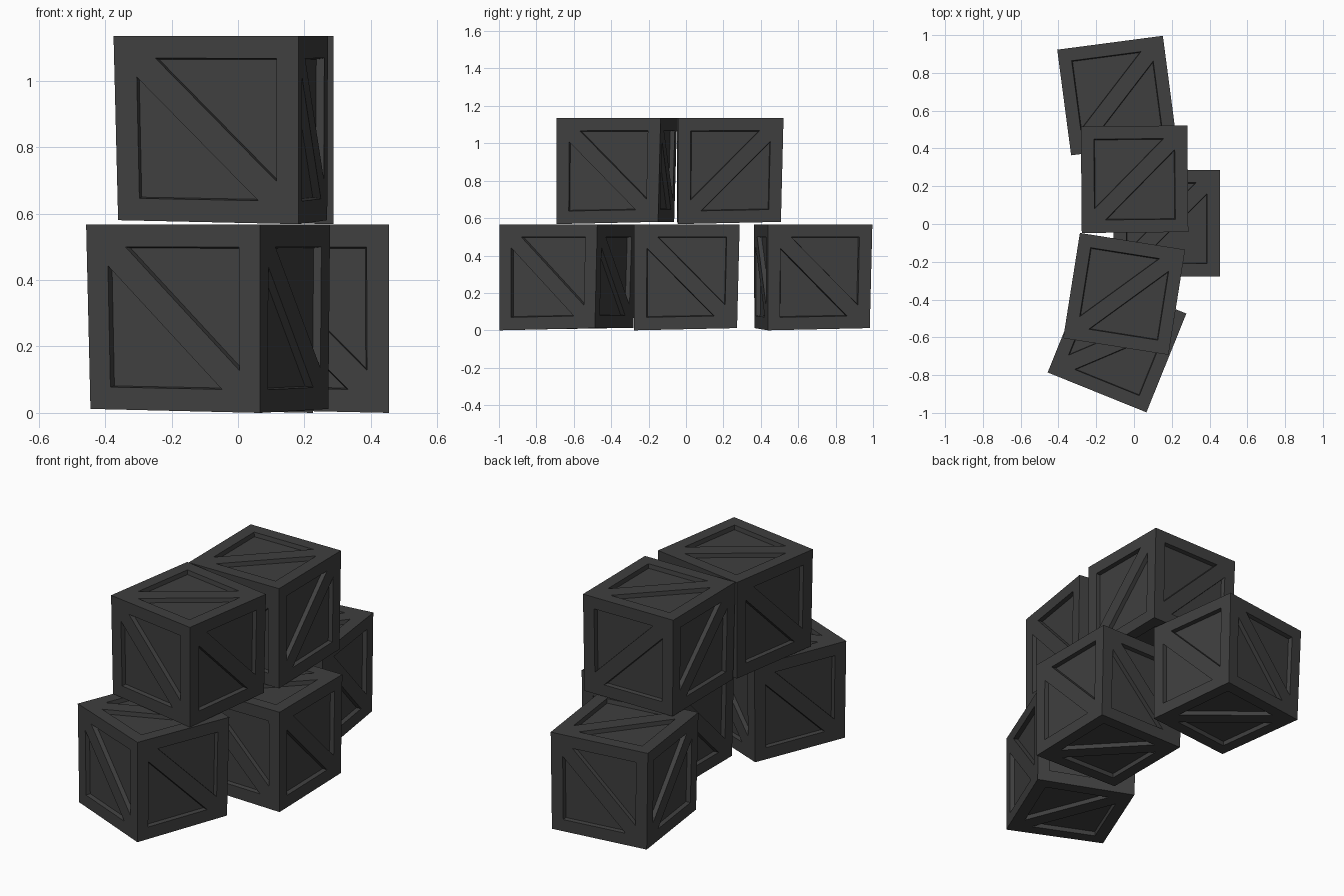
import bpy, bmesh, math
from mathutils import Vector, Matrix

if "Cube" in bpy.data.objects:
    bpy.data.objects.remove(bpy.data.objects["Cube"])

HALF, HEIGHT = 0.282, 0.567      # crate half width, height
PANEL, CUT, DEPTH = 0.214, 0.058, 0.024   # panel half size, brace cut, recess

mat = bpy.data.materials.new("charcoal")
mat.diffuse_color = (0.05, 0.05, 0.05, 1)
mat.use_nodes = True
mat.node_tree.nodes["Principled BSDF"].inputs["Base Color"].default_value = mat.diffuse_color

X, Y, Z = Vector((1, 0, 0)), Vector((0, 1, 0)), Vector((0, 0, 1))
# side name: (normal, right as seen from outside, up)
SIDES = {"front": (-Y, X, Z), "back": (Y, -X, Z), "right": (X, Y, Z),
         "left": (-X, -Y, Z), "top": (Z, X, Y), "bottom": (-Z, X, Y)}


def crate_side(bm, n, u, v, flip):
    """Frame, diagonal brace and two recessed triangles on one side."""
    s = -1 if flip else 1

    def vert(a, b, d=0.0):
        return bm.verts.new(n * (HALF - d) + u * (a * s) + v * b)

    h, p, q = HALF, PANEL, PANEL - CUT
    bl, br, tr, tl = vert(-h, -h), vert(h, -h), vert(h, h), vert(-h, h)
    tri_low = [(-p, q), (-p, -p), (q, -p)]
    tri_high = [(p, -q), (p, p), (-q, p)]
    a, b, c = [vert(*k) for k in tri_low]
    f, e, d = [vert(*k) for k in tri_high]
    faces = [(bl, b, a, tl), (bl, br, c, b), (br, f, c), (br, tr, e, f),
             (tr, tl, d, e), (tl, a, d), (a, c, f, d)]
    for rim, pts in (((a, b, c), tri_low), ((f, e, d), tri_high)):
        cx, cy = sum(k[0] for k in pts) / 3, sum(k[1] for k in pts) / 3
        sunk = [vert(cx + (k[0] - cx) * 0.97, cy + (k[1] - cy) * 0.97, DEPTH) for k in pts]
        faces.append(tuple(sunk))
        for i in range(3):
            j = (i + 1) % 3
            faces.append((rim[i], rim[j], sunk[j], sunk[i]))
    for k in faces:
        bm.faces.new(k)


def crate(name, x, y, z, turn, flipped):
    bm = bmesh.new()
    for side, (n, u, v) in SIDES.items():
        crate_side(bm, n, u, v, side in flipped)
    bmesh.ops.remove_doubles(bm, verts=bm.verts, dist=0.0005)
    bmesh.ops.recalc_face_normals(bm, faces=bm.faces)
    # slightly worn shape: the foot draws in on the left and back
    for w in bm.verts:
        low = 0.5 - w.co.z / (2 * HALF)
        left = 0.5 - w.co.x / (2 * HALF)
        back = 0.5 + w.co.y / (2 * HALF)
        w.co.x += 0.014 * low * left
        w.co.y -= 0.014 * low * back
        w.co.z = (1 - low) * HEIGHT + 0.012 * low * (left + back - left * back)
    bm.transform(Matrix.Translation((x, y, z)) @ Matrix.Rotation(math.radians(turn), 4, 'Z'))
    me = bpy.data.meshes.new(name)
    bm.to_mesh(me)
    bm.free()
    me.materials.append(mat)
    ob = bpy.data.objects.new(name, me)
    bpy.context.collection.objects.link(ob)


# lower row of three, upper row of two
crate("lower_crate_front", -0.09, -0.63, 0.0, -22, {"top"})
crate("lower_crate_middle", 0.173, 0.005, 0.0, 0, {"top"})
crate("lower_crate_back", -0.09, 0.68, 0.0, 7.5, {"top", "left"})
crate("upper_crate_front", -0.052, -0.37, 0.568, -9, {"top"})
crate("upper_crate_back", 0.003, 0.237, 0.568, 0.5,
      {"top", "front", "back", "left", "right"})
